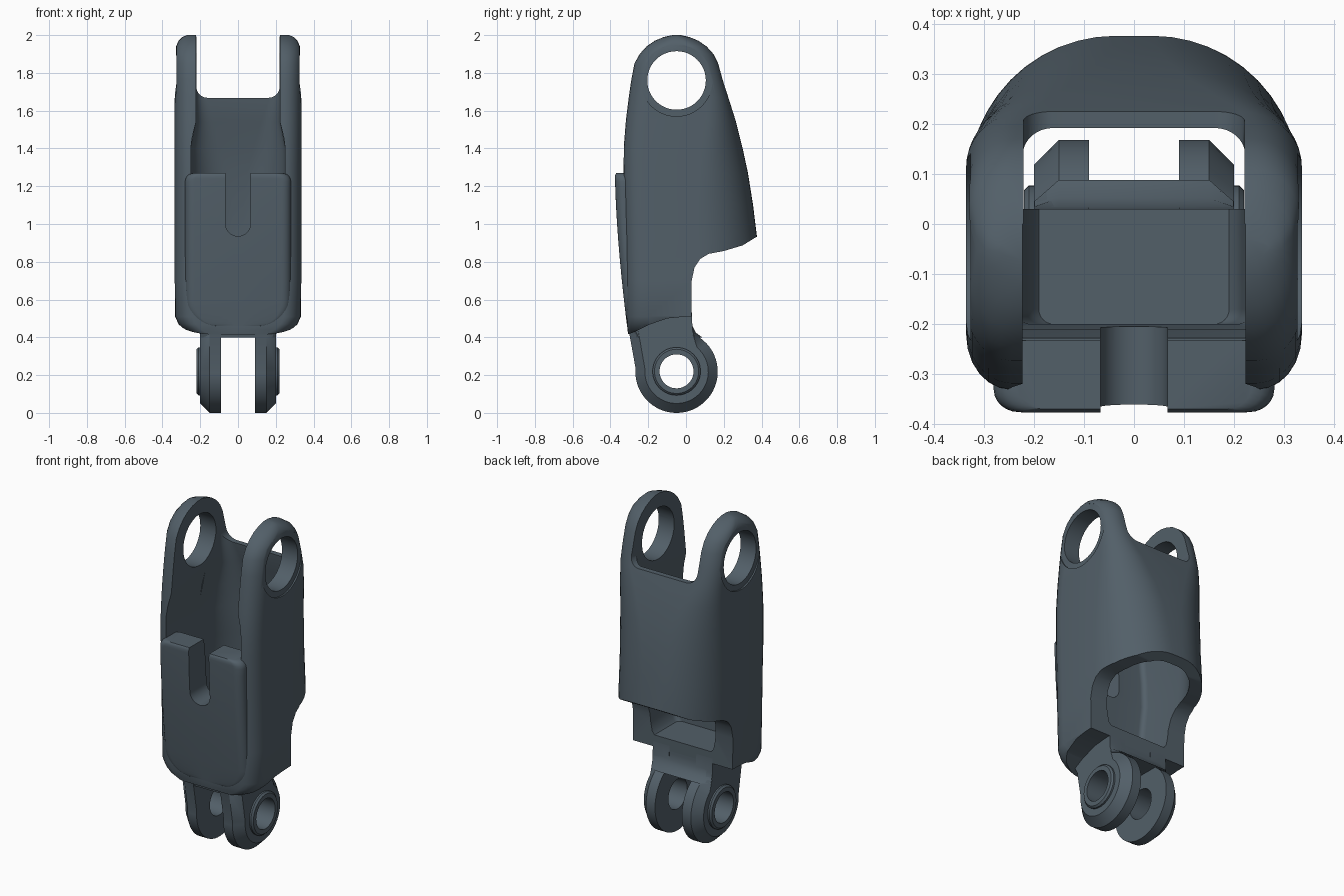
import bpy, bmesh
from math import sin, cos, pi, radians

if "Cube" in bpy.data.objects:
    bpy.data.objects.remove(bpy.data.objects["Cube"])

slate = bpy.data.materials.new("slate")
slate.diffuse_color = (.085, .115, .14, 1)
slate.use_nodes = True
slate.node_tree.nodes["Principled BSDF"].inputs["Base Color"].default_value = slate.diffuse_color


def loft(name, rings):
    """Skin a list of equal-length rings and cap both ends."""
    bm = bmesh.new()
    vs = [[bm.verts.new(p) for p in r] for r in rings]
    n = len(vs[0])
    for a, b in zip(vs, vs[1:]):
        for i in range(n):
            j = (i + 1) % n
            bm.faces.new((a[i], a[j], b[j], b[i]))
    bm.faces.new(vs[0][::-1])
    bm.faces.new(vs[-1])
    bmesh.ops.recalc_face_normals(bm, faces=bm.faces)
    me = bpy.data.meshes.new(name)
    bm.to_mesh(me)
    bm.free()
    me.materials.append(slate)
    ob = bpy.data.objects.new(name, me)
    bpy.context.collection.objects.link(ob)
    return ob


def prism_x(name, pts, a, b):
    return loft(name, [[(x, y, z) for y, z in pts] for x in (a, b)])


def prism_y(name, pts, a, b):
    return loft(name, [[(x, y, z) for x, z in pts] for y in (a, b)])


def circle(y, z, r, n=48):
    return [(y + r * cos(2 * pi * i / n), z + r * sin(2 * pi * i / n)) for i in range(n)]


def section(z, yf, yb, hw, d, rb, rx=0.09, ry=0.11):
    """Horizontal D section: front corners rx*ry, back corners rb*d."""
    span = yb - yf
    ry, d = min(ry, span * 0.48), min(d, span * 0.48)
    half = [(0.02, yf)]
    for i in range(7):
        t = pi / 2 * i / 6
        half.append((hw - rx + rx * sin(t), yf + ry - ry * cos(t)))
    for i in range(13):
        t = pi / 2 * i / 12
        half.append((hw - rb + rb * cos(t), yb - d + d * sin(t)))
    return [(x, y, z) for x, y in half + [(-x, y) for x, y in half[::-1]]]


def cut(target, cutters, op='DIFFERENCE', keep=False):
    for c in cutters:
        m = target.modifiers.new("cut", 'BOOLEAN')
        m.operation, m.object, m.solver = op, c, 'EXACT'
        bpy.context.view_layer.objects.active = target
        bpy.ops.object.modifier_apply(modifier=m.name)
        if not keep:
            bpy.data.objects.remove(c)


def smooth(ob, angle=32):
    bpy.ops.object.select_all(action='DESELECT')
    ob.select_set(True)
    bpy.context.view_layer.objects.active = ob
    bpy.ops.object.shade_smooth_by_angle(angle=radians(angle))


# Main shell: z, front y, back y, half width, back corner depth and width
rows = [(.415, -.305, .40, .24, .33, .2), (.44, -.31, .40, .285, .33, .25), (.47, -.312, .40, .315, .33, .28),
        (.51, -.314, .40, .333, .33, .3), (.7, -.318, .39, .335, .33, .3), (.93, -.323, .376, .335, .31, .3),
        (1.1, -.328, .355, .335, .29, .29), (1.27, -.331, .328, .335, .25, .27), (1.4, -.33, .30, .335, .21, .24),
        (1.55, -.318, .262, .335, .15, .18), (1.67, -.303, .224, .335, .11, .12), (1.76, -.29, .195, .335, .10, .1),
        (1.85, -.273, .170, .335, .10, .1), (1.90, -.245, .145, .334, .10, .1), (1.94, -.209, .109, .328, .09, .09),
        (1.97, -.166, .066, .315, .09, .09), (1.99, -.119, .019, .295, .09, .09), (2.0, -.075, -.025, .27, .09, .09)]
shell = loft("finger_shell", [section(*r) for r in rows])

# Cutter for the stepped underside at the back
under = prism_x("cut_under", [(.6, 1.05), (.37, .93), (.30, .887), (.2, .857), (.12, .842), (.075, .815),
                              (.045, .77), (.03, .7), (.03, .51), (-.02, .508), (-.1, .5), (-.2, .465),
                              (-.27, .43), (-.315, .412), (-.4, .2), (.6, .2)], -.6, .6)

# Inner cavity, following the outer back wall
inner = [(.58, -.2, .30, .19, .2, .15), (.60, -.2, .30, .205, .2, .15), (.65, -.2, .31, .215, .22, .15),
         (.85, -.2, .33, .235, .24, .2), (.95, -.205, .325, .25, .24, .22), (1.1, -.21, .31, .25, .22, .22),
         (1.27, -.23, .285, .25, .19, .2), (1.4, -.23, .258, .25, .14, .17), (1.54, -.23, .222, .222, .08, .1),
         (1.66, -.23, .192, .222, .05, .06), (1.72, -.23, .188, .222, .05, .06)]
cavity = loft("cut_cavity", [section(*r, rx=.03, ry=.03) for r in inner])

# Open front above the plate
front = loft("cut_front", [[(-w, -.6, z), (w, -.6, z), (w, 0, z), (-w, 0, z)]
                           for z, w in ((1.25, .25), (1.4, .25), (1.46, .242), (1.54, .2225), (2.1, .2225))])

# Fork gap between the two top arms, rounded at the bottom
r, w, zb = .06, .221, 1.668
arc = [(w - r + r * sin(t), zb + r - r * cos(t)) for t in [pi / 2 * i / 8 for i in range(9)]]
fork = arc + [(w, 2.2), (-w, 2.2)] + [(-x, z) for x, z in arc[::-1]]
gap = prism_y("cut_fork", fork, -.61, .6)

cut(shell, [under, cavity, front, gap])

# Pivot holes with a shallow counterbore on each outer side
cut(shell, [prism_x("cut_pivot", circle(-.05, 1.76, .155), -.6, .6),
            prism_x("cut_bore_r", circle(-.05, 1.76, .19), .326, .6),
            prism_x("cut_bore_l", circle(-.05, 1.76, .19), -.6, -.326)])

# Raised front plate with rounded outline
plate_rings = []
z0, z1, hw = .46, 1.27, .28
zs = [z0 + .13 * (1 - cos(pi / 2 * i / 8)) for i in range(9)] + [.7, .8, .9, 1.0, 1.1, 1.18]
zs += [1.225, 1.24, 1.255, 1.265, 1.27]
for z in zs:
    wz, rb, rt = hw, .13, .045
    if z < z0 + rb:
        k = (z0 + rb - z) / rb
        wz = hw - rb + rb * max(0, 1 - k * k) ** .5
    elif z > z1 - rt:
        k = (z - z1 + rt) / rt
        wz = hw - rt + rt * max(0, 1 - k * k) ** .5
    yf = -.312 - .064 * (1 - ((z1 - z) / (z1 - z0)) ** 1.6)
    if z > 1.26:
        yf += (z - 1.26) * .7
    plate_rings.append(section(z, yf, -.232, wz, .015, .02, rx=.05, ry=.045))
plate = loft("front_plate", plate_rings)

# Slot through plate and shell front
slot_pts = [(.067 * cos(t), 1.003 + .067 * sin(t)) for t in [pi + pi * i / 16 for i in range(17)]]
slot = prism_y("cut_slot", slot_pts + [(.067, 1.5), (-.067, 1.5)], -.6, -.12)
cut(plate, [slot], keep=True)
cut(shell, [slot])

# Web joining the shell to the lower lugs, chamfered at both ends
web_mid = [(.088, .398), (.052, .425), (.034, .46), (.03, .495), (.03, .54), (-.25, .54), (-.298, .44), (-.292, .4)]
web_end = [(.045, .398), (.038, .425), (.032, .46), (.03, .495), (.03, .54), (-.25, .54), (-.27, .44), (-.25, .4)]
web = loft("lug_web", [[(x, y, z) for y, z in p] for x, p in
                       ((-.199, web_end), (-.15, web_mid), (.15, web_mid), (.199, web_end))])
smooth(web)


def lug_profile(rad):
    pts = []
    for i in range(37):
        a = radians(175 + 235 * i / 36)
        pts.append((-.05 + rad * cos(a), .218 + rad * sin(a)))
    s = .218 - rad
    return pts + [(.052 - s * .3, .415), (.034, .455), (.03, .54), (-.25, .54), (-.302 + s, .43)]


# Lower hinge lugs with bosses and pin holes
for side, s in (("right", 1), ("left", -1)):
    lug = loft(side + "_hinge_lug", [[(s * x, y, z) for y, z in lug_profile(rad)]
                                     for x, rad in ((.09, .218), (.15, .218), (.2, .168))])
    boss = loft(side + "_boss", [[(s * x, y, z) for y, z in circle(-.05, .22, rad)]
                                 for x, rad in ((.17, .127), (.21, .127), (.22, .117))])
    cut(lug, [boss], 'UNION')
    cut(lug, [prism_x("cut_pin", circle(-.05, .22, .09), -.5, .5)])
    smooth(lug)

smooth(shell)
smooth(plate)
